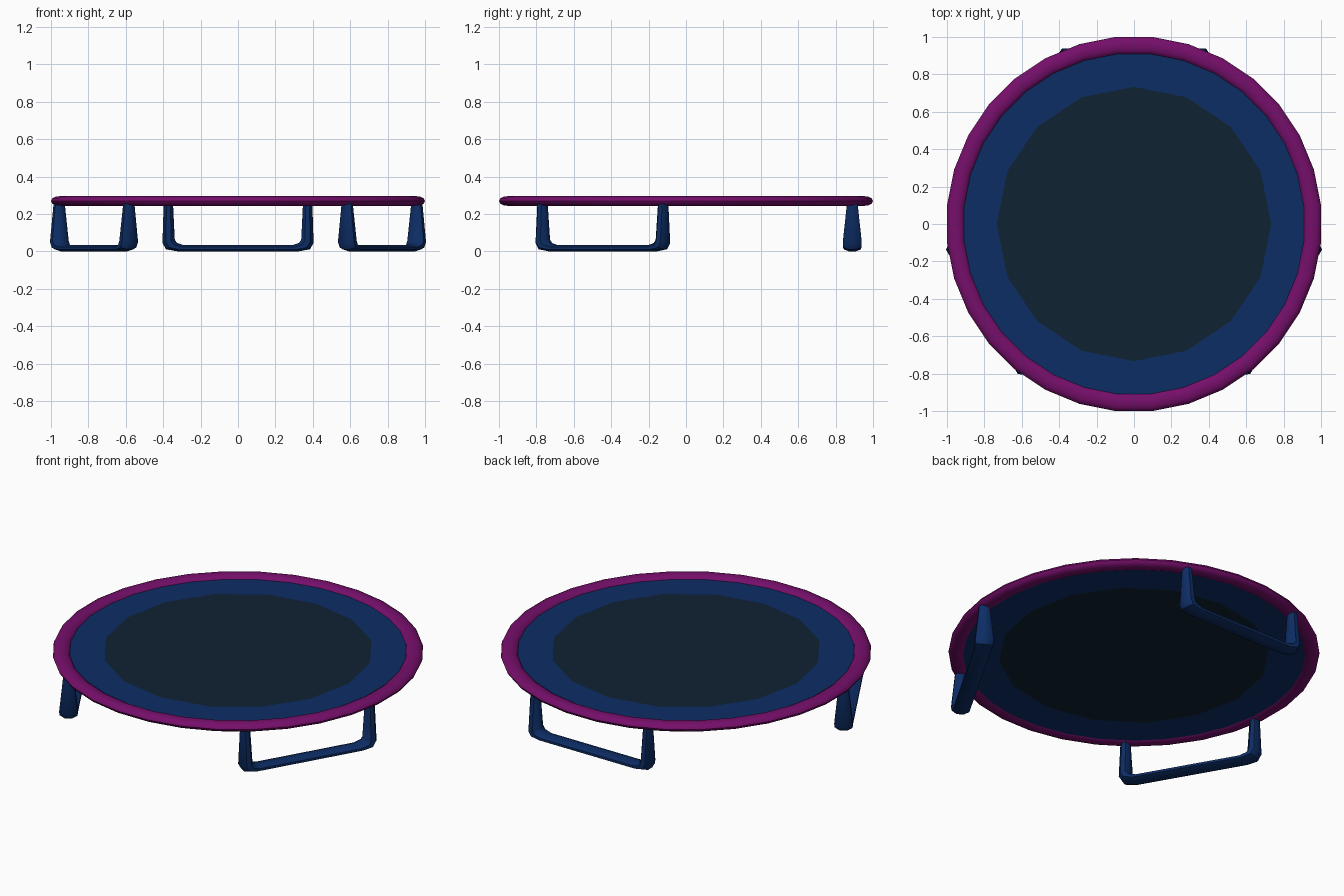
import bpy, bmesh, math
from mathutils import Vector

if "Cube" in bpy.data.objects:
    bpy.data.objects.remove(bpy.data.objects["Cube"])


def material(name, rgb):
    m = bpy.data.materials.new(name)
    m.diffuse_color = (*rgb, 1)
    m.use_nodes = True
    m.node_tree.nodes["Principled BSDF"].inputs["Base Color"].default_value = m.diffuse_color
    return m


PURPLE = material("purple rim", (0.18, 0.0045, 0.145))
BLUE = material("navy blue", (0.004, 0.026, 0.13))
DARK = material("dark slate", (0.0045, 0.016, 0.032))


def finish(bm, name, mat, smooth=None):
    bmesh.ops.recalc_face_normals(bm, faces=bm.faces)
    me = bpy.data.meshes.new(name)
    bm.to_mesh(me)
    bm.free()
    ob = bpy.data.objects.new(name, me)
    bpy.context.collection.objects.link(ob)
    me.materials.append(mat)
    if smooth:
        bpy.ops.object.select_all(action='DESELECT')
        ob.select_set(True)
        bpy.context.view_layer.objects.active = ob
        bpy.ops.object.shade_smooth_by_angle(angle=math.radians(smooth))
    return ob


def loft(bm, rings, closed=False):
    """Skin a list of vertex rings with quads."""
    n = len(rings[0])
    pairs = list(zip(rings, rings[1:]))
    if closed:
        pairs.append((rings[-1], rings[0]))
    for a, b in pairs:
        for i in range(n):
            j = (i + 1) % n
            bm.faces.new((a[i], a[j], b[j], b[i]))


def circle(bm, r, z, n, off=0.0):
    """Edge loop of n vertices."""
    vs = [bm.verts.new((r * math.cos(off + i * math.tau / n),
                        r * math.sin(off + i * math.tau / n), z)) for i in range(n)]
    es = [bm.edges.new((vs[i], vs[(i + 1) % n])) for i in range(n)]
    return vs, es


HALF = math.tau / 64
STRETCH = 1 / math.cos(HALF)      # flats of the 32-gon face the axes
TOP, BOTTOM = 0.276, 0.252

# rim: flattened tube swept around 32 sides
bm = bmesh.new()
rings = []
for k in range(12):
    a = math.tau * k / 12
    r = (0.953 + 0.047 * math.cos(a)) * STRETCH
    rings.append(circle(bm, r, 0.27 + 0.026 * math.sin(a), 32, HALF)[0])
loft(bm, rings, closed=True)
finish(bm, "rim", PURPLE, 50)

# safety pad: band between the 16-sided mat and the rim
bm = bmesh.new()
for z in (TOP, BOTTOM):
    inner = circle(bm, 0.733, z, 16)[1]
    outer = circle(bm, 0.935 * STRETCH, z, 32, HALF)[1]
    bmesh.ops.bridge_loops(bm, edges=inner + outer)
pad = finish(bm, "safety_pad", BLUE)

# jumping mat
bm = bmesh.new()
top = circle(bm, 0.733, TOP, 16)[0]
low = circle(bm, 0.733, BOTTOM, 16)[0]
loft(bm, [low, top])
bm.faces.new(top)
bm.faces.new(low[::-1])
finish(bm, "jumping_mat", DARK)

# legs: U-shaped tubes, flattened at the floor; (outer point, inner point, half depth)
half_path = [((0.325, 0.001), (0.29, 0.034), 0.045),
             ((0.385, 0.012), (0.325, 0.045), 0.049),
             ((0.404, 0.045), (0.338, 0.062), 0.050),
             ((0.397, 0.27), (0.348, 0.27), 0.027)]
stations = [((-o[0], o[1]), (-i[0], i[1]), d) for o, i, d in reversed(half_path)] + half_path


def leg(name, angle):
    out = Vector((math.cos(angle), math.sin(angle), 0))
    side = Vector((-out.y, out.x, 0))
    bm = bmesh.new()
    rings = []
    for o, i, depth in stations:
        po = side * o[0] + Vector((0, 0, o[1]))
        pi = side * i[0] + Vector((0, 0, i[1]))
        mid, half = (po + pi) / 2, (po - pi) / 2
        ring = []
        for k in range(8):
            a = math.tau * (k + 0.5) / 8
            c, s = (f(a) / math.cos(math.pi / 8) for f in (math.cos, math.sin))
            ring.append(bm.verts.new(mid + half * c + out * (0.889 + depth * s)))
        rings.append(ring)
    loft(bm, rings)
    bm.faces.new(rings[0])
    bm.faces.new(rings[-1][::-1])
    finish(bm, name, BLUE, 40)


for name, deg in (("back_leg", 90), ("front_left_leg", 210), ("front_right_leg", 330)):
    leg(name, math.radians(deg))
